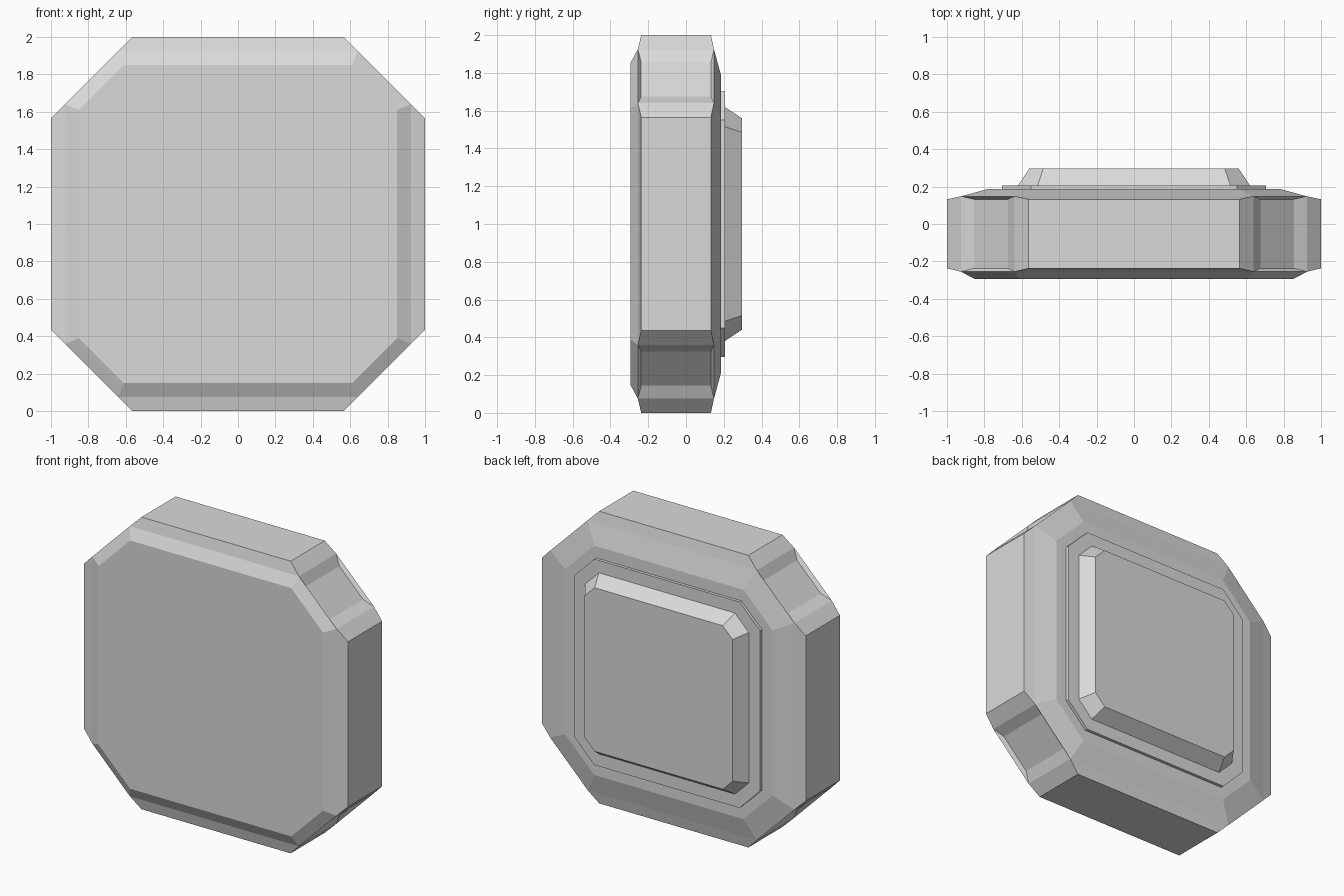
import bpy
import bmesh

cube = bpy.data.objects.get("Cube")
if cube:
    bpy.data.objects.remove(cube, do_unlink=True)

grey = bpy.data.materials.new("light_grey")
grey.use_nodes = True
colour = (0.7, 0.7, 0.7, 1)
grey.diffuse_color = colour
bsdf = next(n for n in grey.node_tree.nodes if n.type == 'BSDF_PRINCIPLED')
bsdf.inputs["Base Color"].default_value = colour


def octagon(bm, half, corner, y):
    """Ring of eight vertices: a square of given half size with cut corners."""
    ring = []
    for x, z in ((corner, half), (half, corner)):
        ring.append((x, z))
    for _ in range(3):
        ring += [(z, -x) for x, z in ring[-2:]]
    return [bm.verts.new((x, y, z + 1)) for x, z in ring]


def bridge(bm, a, b):
    for i in range(len(a)):
        j = (i + 1) % len(a)
        bm.faces.new((a[i], a[j], b[j], b[i]))


def finish(bm, name):
    bmesh.ops.recalc_face_normals(bm, faces=bm.faces)
    mesh = bpy.data.meshes.new(name)
    bm.to_mesh(mesh)
    bm.free()
    mesh.materials.append(grey)
    obj = bpy.data.objects.new(name, mesh)
    bpy.context.collection.objects.link(obj)
    return obj


def stepped_block(name, rings):
    """Solid lofted through cut-corner squares (half, corner, y)."""
    bm = bmesh.new()
    loops = [octagon(bm, *r) for r in rings]
    for a, b in zip(loops, loops[1:]):
        bridge(bm, a, b)
    bm.faces.new(loops[0])
    bm.faces.new(loops[-1])
    return finish(bm, name)


def body_side(bm, face_ring, y_mid, y_rim):
    """One bevelled side of the body; returns its rim with notched corners."""
    face = octagon(bm, *face_ring)
    mid = octagon(bm, 0.925, 0.64, y_mid)
    rim = octagon(bm, 1.0, 0.565, y_rim)
    notch = octagon(bm, 0.855, 0.675, y_rim)
    bm.faces.new(face)
    bridge(bm, face, mid)
    edge = []
    for i in range(0, 8, 2):
        j, k = i + 1, (i + 2) % 8
        bm.faces.new((mid[j], mid[k], rim[k], rim[j]))
        bm.faces.new((mid[i], mid[j], notch[j], notch[i]))
        edge += [rim[i], mid[i], notch[i], notch[j], mid[j], rim[j]]
    return edge


# Main body with a shallow pocket in each cut corner
bm = bmesh.new()
front = body_side(bm, (0.85, 0.61, -0.295), -0.255, -0.237)
back = body_side(bm, (0.785, 0.565, 0.186), 0.148, 0.132)
bridge(bm, front, back)
finish(bm, "body")

# Thin plate and raised pad on the back
stepped_block("back_plate", [(0.705, 0.55, 0.17), (0.705, 0.55, 0.206)])
stepped_block("back_pad", [(0.62, 0.515, 0.19), (0.62, 0.515, 0.206),
                           (0.56, 0.485, 0.296)])
